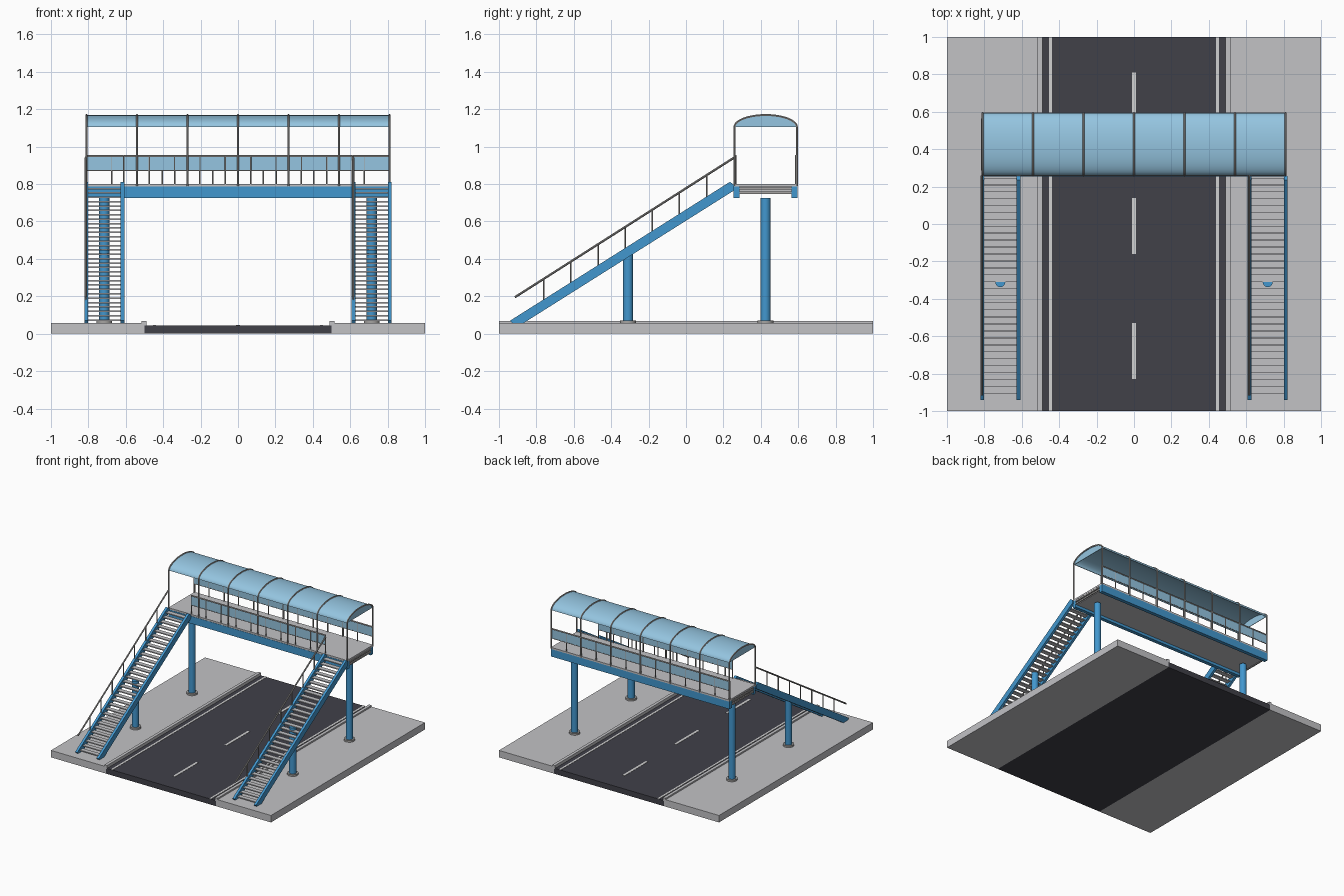
import bpy, bmesh, math
from mathutils import Vector, Matrix

if "Cube" in bpy.data.objects:
    bpy.data.objects.remove(bpy.data.objects["Cube"])


def mat(name, r, g, b):
    m = bpy.data.materials.new(name)
    m.diffuse_color = (r, g, b, 1)
    m.use_nodes = True
    m.node_tree.nodes["Principled BSDF"].inputs["Base Color"].default_value = m.diffuse_color
    return m


CONCRETE = mat("concrete grey", 0.54, 0.54, 0.56)
ASPHALT = mat("asphalt", 0.052, 0.052, 0.066)
PAINT = mat("road paint", 0.65, 0.65, 0.65)
BLUE = mat("steel blue", 0.055, 0.31, 0.62)
GLASS = mat("pale blue panel", 0.30, 0.56, 0.75)
METAL = mat("rail grey", 0.38, 0.37, 0.36)


def finish(name, bm, material, smooth=False):
    bmesh.ops.recalc_face_normals(bm, faces=bm.faces)
    me = bpy.data.meshes.new(name)
    bm.to_mesh(me)
    bm.free()
    me.materials.append(material)
    ob = bpy.data.objects.new(name, me)
    bpy.context.collection.objects.link(ob)
    if smooth:
        bpy.ops.object.select_all(action='DESELECT')
        ob.select_set(True)
        bpy.context.view_layer.objects.active = ob
        bpy.ops.object.shade_smooth_by_angle(angle=math.radians(40))
    return ob


def boxes(name, material, items):
    """Each item is (x0, x1, y0, y1, z0, z1)."""
    bm = bmesh.new()
    for x0, x1, y0, y1, z0, z1 in items:
        c = Matrix.Translation(((x0 + x1) / 2, (y0 + y1) / 2, (z0 + z1) / 2))
        s = Matrix.Diagonal((x1 - x0, y1 - y0, z1 - z0, 1))
        bmesh.ops.create_cube(bm, size=1, matrix=c @ s)
    return finish(name, bm, material)


def rods(name, material, items, sides=8):
    """Each item is (start, end, radius)."""
    bm = bmesh.new()
    for a, b, r in items:
        a, b = Vector(a), Vector(b)
        rot = (b - a).to_track_quat('Z', 'Y').to_matrix().to_4x4()
        bmesh.ops.create_cone(bm, cap_ends=True, segments=sides, radius1=r, radius2=r,
                              depth=(b - a).length,
                              matrix=Matrix.Translation((a + b) / 2) @ rot)
    return finish(name, bm, material, True)


def extrude_yz(name, material, profile, spans, smooth=False):
    """Extrude a closed (y, z) profile along x over each span."""
    bm = bmesh.new()
    for x0, x1 in spans:
        f = bm.faces.new([bm.verts.new((x0, y, z)) for y, z in profile])
        out = bmesh.ops.extrude_face_region(bm, geom=[f])['geom']
        bmesh.ops.translate(bm, vec=(x1 - x0, 0, 0),
                            verts=[v for v in out if isinstance(v, bmesh.types.BMVert)])
    return finish(name, bm, material, smooth)


# Street: road, pavements, kerbs and markings
boxes("road", ASPHALT, [(-0.5, 0.5, -1, 1, 0, 0.045)])
boxes("pavements", CONCRETE, [(-1, -0.5, -1, 1, 0, 0.057), (0.5, 1, -1, 1, 0, 0.057)])
boxes("kerbs", CONCRETE, [(-0.515, -0.49, -1, 1, 0.04, 0.069),
                          (0.49, 0.515, -1, 1, 0.04, 0.069)])
boxes("edge_lines", PAINT, [(s * 0.447 - 0.008, s * 0.447 + 0.008, -1, 1, 0.044, 0.047)
                            for s in (-1, 1)])
boxes("centre_dashes", PAINT, [(-0.01, 0.01, y - 0.15, y + 0.15, 0.044, 0.047)
                               for y in (-0.68, -0.01, 0.66)])

# Columns with base flanges
cols, bases = [], []
for x in (-0.715, 0.715):
    for y, top in ((0.425, 0.725), (-0.31, 0.447)):
        cols.append(((x, y, 0.055), (x, y, top), 0.027))
        bases.append(((x, y, 0.055), (x, y, 0.071), 0.042))
rods("columns", BLUE, cols, 24)
rods("column_bases", METAL, bases, 24)

# Bridge deck and girders
Y0, Y1, L = 0.262, 0.59, 0.812
boxes("deck", CONCRETE, [(-L, L, 0.257, 0.595, 0.786, 0.8),
                         (-L + 0.01, L - 0.01, 0.285, 0.565, 0.747, 0.786)])
boxes("deck_end_strips", METAL, [(s * L - 0.006, s * L + 0.003, 0.285, 0.565, z, z + 0.012)
                                 for s in (-1, 1) for z in (0.748, 0.77)])
boxes("girders", BLUE, [(-L, L, 0.255, 0.285, 0.725, 0.786),
                        (-L, L, 0.565, 0.595, 0.725, 0.786)])

# Deck railings: infill panels, balusters and handrails
boxes("railing_panels", GLASS, [(-L, L, Y1 - 0.006, Y1 - 0.001, 0.875, 0.945),
                                (-0.61, 0.61, Y0 + 0.001, Y0 + 0.006, 0.875, 0.945)])
rails = []
for half, y, n in ((0.81, Y1 - 0.003, 12), (0.61, Y0 + 0.003, 9)):
    rails.append(((-half, y, 0.95), (half, y, 0.95), 0.006))
    rails.append(((-half, y, 0.872), (half, y, 0.872), 0.003))
    for i in range(n + 1):
        x = -half + 2 * half * i / n
        rails.append(((x, y, 0.8), (x, y, 0.95), 0.004))
rods("deck_railings", METAL, rails)


# Canopy: curved roof, end gables and hoops
def arc(a, b, n=20):
    return [(0.426 - a * math.cos(math.pi * i / n), 1.105 + b * math.sin(math.pi * i / n))
            for i in range(n + 1)]


extrude_yz("canopy_roof", GLASS, arc(0.167, 0.063) + arc(0.162, 0.058)[::-1],
           [(-L, L)], True)
extrude_yz("canopy_gables", GLASS, arc(0.163, 0.059),
           [(-0.808, -0.804), (0.804, 0.808)])

cu = bpy.data.curves.new("canopy_hoops", 'CURVE')
cu.dimensions = '3D'
cu.bevel_depth = 0.006
cu.bevel_resolution = 1
cu.use_fill_caps = True
for i in range(7):
    x = -0.81 + 0.27 * i
    path = [(0.259, 0.79)] + arc(0.167, 0.064) + [(0.593, 0.79)]
    sp = cu.splines.new('POLY')
    sp.points.add(len(path) - 1)
    for p, (y, z) in zip(sp.points, path):
        p.co = (x, y, z, 1)
hoops = bpy.data.objects.new("canopy_hoops", cu)
bpy.context.collection.objects.link(hoops)
cu.materials.append(METAL)
bpy.ops.object.select_all(action='DESELECT')
hoops.select_set(True)
bpy.context.view_layer.objects.active = hoops
bpy.ops.object.convert(target='MESH')
bpy.ops.object.shade_smooth_by_angle(angle=math.radians(50))

# Stairs: stringers, treads and one handrail per flight
SLOPE = 0.63
stringer = [(-0.94, 0.07), (-0.93, 0.057), (-0.868, 0.057), (0.257, 0.766),
            (0.257, 0.795), (0.235, 0.812)]
spans, treads, stair_rails = [], [], []
for cx in (-0.715, 0.715):
    for s in (-1, 1):
        x = cx + s * 0.097
        spans.append((x - 0.01, x + 0.01))
    for i in range(31):
        y = -0.905 + 0.0372 * i
        z = 0.077 + 0.0372 * SLOPE * i
        treads.append((cx - 0.09, cx + 0.09, y, y + 0.036, z - 0.008, z))
    rx = cx - 0.099
    stair_rails.append(((rx, -0.915, 0.195), (rx, 0.258, 0.942), 0.006))
    for i in range(7):
        y = -0.76 + 0.145 * i
        stair_rails.append(((rx, y, 0.17 + SLOPE * (y + 0.76)),
                            (rx, y, 0.294 + 0.637 * (y + 0.76)), 0.004))
extrude_yz("stair_stringers", BLUE, stringer, spans)
boxes("stair_treads", CONCRETE, treads)
rods("stair_handrails", METAL, stair_rails)
